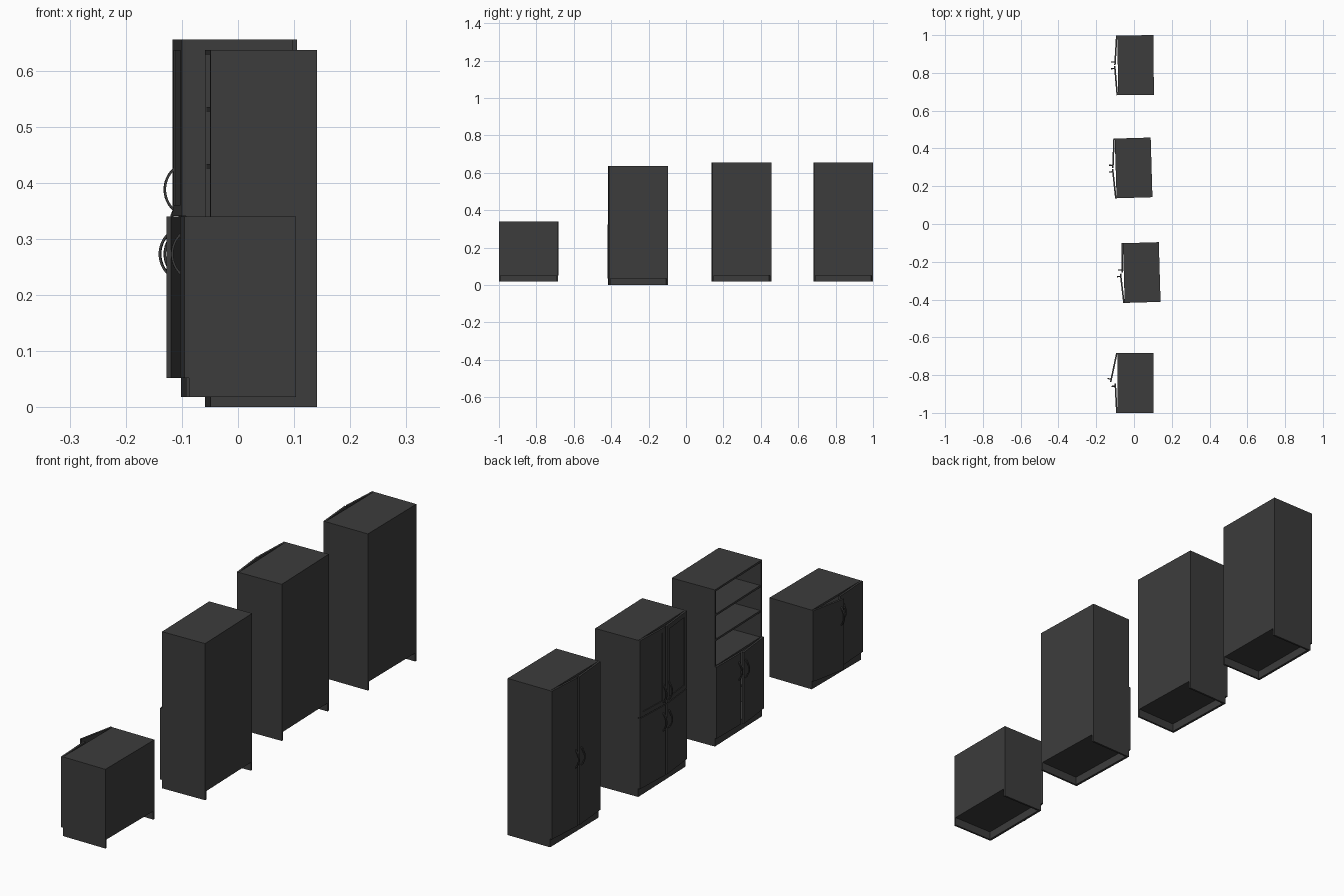
import bpy, bmesh
from math import radians, sin, cos, asin
from mathutils import Matrix, Vector

if "Cube" in bpy.data.objects:
    bpy.data.objects.remove(bpy.data.objects["Cube"])

HD, HW, T = 0.095, 0.158, 0.008      # half depth, half width, board thickness
TOE = 0.034                          # plinth height

paint = bpy.data.materials.new("dark_grey")
paint.diffuse_color = (0.045, 0.045, 0.045, 1)
paint.use_nodes = True
paint.node_tree.nodes["Principled BSDF"].inputs["Base Color"].default_value = paint.diffuse_color


def finish(name, bm, matrix):
    bmesh.ops.recalc_face_normals(bm, faces=bm.faces)
    me = bpy.data.meshes.new(name)
    bm.to_mesh(me)
    bm.free()
    me.materials.append(paint)
    ob = bpy.data.objects.new(name, me)
    ob.matrix_world = matrix
    bpy.context.collection.objects.link(ob)
    return ob


def boxes(name, parts, matrix):
    """One object out of several (min corner, max corner) boxes."""
    bm = bmesh.new()
    for lo, hi in parts:
        lo, hi = Vector(lo), Vector(hi)
        size = hi - lo
        m = Matrix.Translation((lo + hi) / 2) @ Matrix.Diagonal(
            (abs(size.x), abs(size.y), abs(size.z), 1))
        bmesh.ops.create_cube(bm, size=1, matrix=m)
    return finish(name, bm, matrix)


def handle(name, matrix):
    """Bowed bar handle, swept as a rectangular section along an arc."""
    half, sag, thick, width, n = 0.038, 0.017, 0.004, 0.006, 12
    r = (half ** 2 + sag ** 2) / (2 * sag)
    a = asin(half / r)
    bm = bmesh.new()
    rings = []
    for i in range(n + 1):
        t = -a + 2 * a * i / n
        ring = []
        for rad, y in ((r, -1), (r, 1), (r - thick, 1), (r - thick, -1)):
            ring.append(bm.verts.new((r - sag - rad * cos(t), y * width / 2, rad * sin(t))))
        rings.append(ring)
    for p, q in zip(rings, rings[1:]):
        for k in range(4):
            bm.faces.new((p[k], p[(k + 1) % 4], q[(k + 1) % 4], q[k]))
    bm.faces.new(rings[0])
    bm.faces.new(rings[-1])
    finish(name, bm, matrix)


def door(name, cab, s, angle, z0, z1, hz, glazed):
    """Door hinged at side s (+1 / -1), swung open by angle degrees."""
    m = cab @ Matrix.Translation((-HD, s * HW, 0)) @ Matrix.Rotation(radians(-s * angle), 4, 'Z')
    w, f = -s * (HW - 0.002), 0.019
    if glazed:
        g = -s * f
        boxes(name + "_frame", [
            ((-T, 0, z0), (0, g, z1)), ((-T, w - g, z0), (0, w, z1)),
            ((-T, g, z0), (0, w - g, z0 + f)), ((-T, g, z1 - f), (0, w - g, z1))], m)
        boxes(name + "_pane", [((-0.005, g, z0 + f), (-0.003, w - g, z1 - f))], m)
    else:
        boxes(name, [((-T, 0, z0), (0, w, z1))], m)
    handle(name + "_handle", m @ Matrix.Translation((-T, w + s * 0.014, hz)))


def cabinet(name, x, y, z, rot, height, shelves, doors, angles):
    cab = Matrix.Translation((x, y, z)) @ Matrix.Rotation(radians(rot), 4, 'Z')
    iw = HW - T
    # side boards reach the floor, with the toe board across the front
    boxes(name + "_sides", [((-HD, s * iw, TOE), (HD, s * HW, height)) for s in (-1, 1)]
          + [((-HD + 0.01, s * iw, 0), (HD, s * HW, TOE)) for s in (-1, 1)], cab)
    boxes(name + "_plinth", [((-HD, -HW, 0), (-HD + 0.01, HW, TOE))], cab)
    boxes(name + "_top", [((-HD, -iw, height - T), (HD, iw, height))], cab)
    boxes(name + "_bottom", [((-HD, -iw, TOE), (HD, iw, TOE + T))], cab)
    boxes(name + "_back", [((HD - 0.005, -iw, TOE + T), (HD, iw, height - T))], cab)
    boxes(name + "_shelves", [((-HD + 0.002, -iw, h - T), (HD - 0.005, iw, h)) for h in shelves], cab)
    for i, (z0, z1, hz, glazed) in enumerate(doors):
        for s, a in zip((-1, 1), angles):
            side = "right" if s < 0 else "left"
            door(f"{name}_door_{i}_{side}", cab, s, a, z0, z1, hz, glazed)


# low cabinet, one door well ajar
cabinet("low_cabinet", 0.008, -0.842, 0.018, 0, 0.322, [0.18],
        [(TOE, 0.322, 0.255, False)], (3, 12))
# open bookcase over a lower cupboard
cabinet("open_cabinet", 0.041, -0.257, 0, 1.7, 0.637, [0.18, 0.325, 0.433, 0.535],
        [(TOE, 0.325, 0.255, False)], (5, 2))
# glazed doors over a lower cupboard
cabinet("glazed_cabinet", -0.002, 0.297, 0.018, 1.7, 0.637, [0.18, 0.325, 0.433, 0.535],
        [(TOE, 0.32, 0.255, False), (0.323, 0.637, 0.37, True)], (4.5, 4))
# tall wardrobe
cabinet("tall_cabinet", 0.009, 0.841, 0.018, 0.5, 0.637, [0.18, 0.325, 0.433, 0.535],
        [(TOE, 0.637, 0.31, False)], (4.5, 4))
